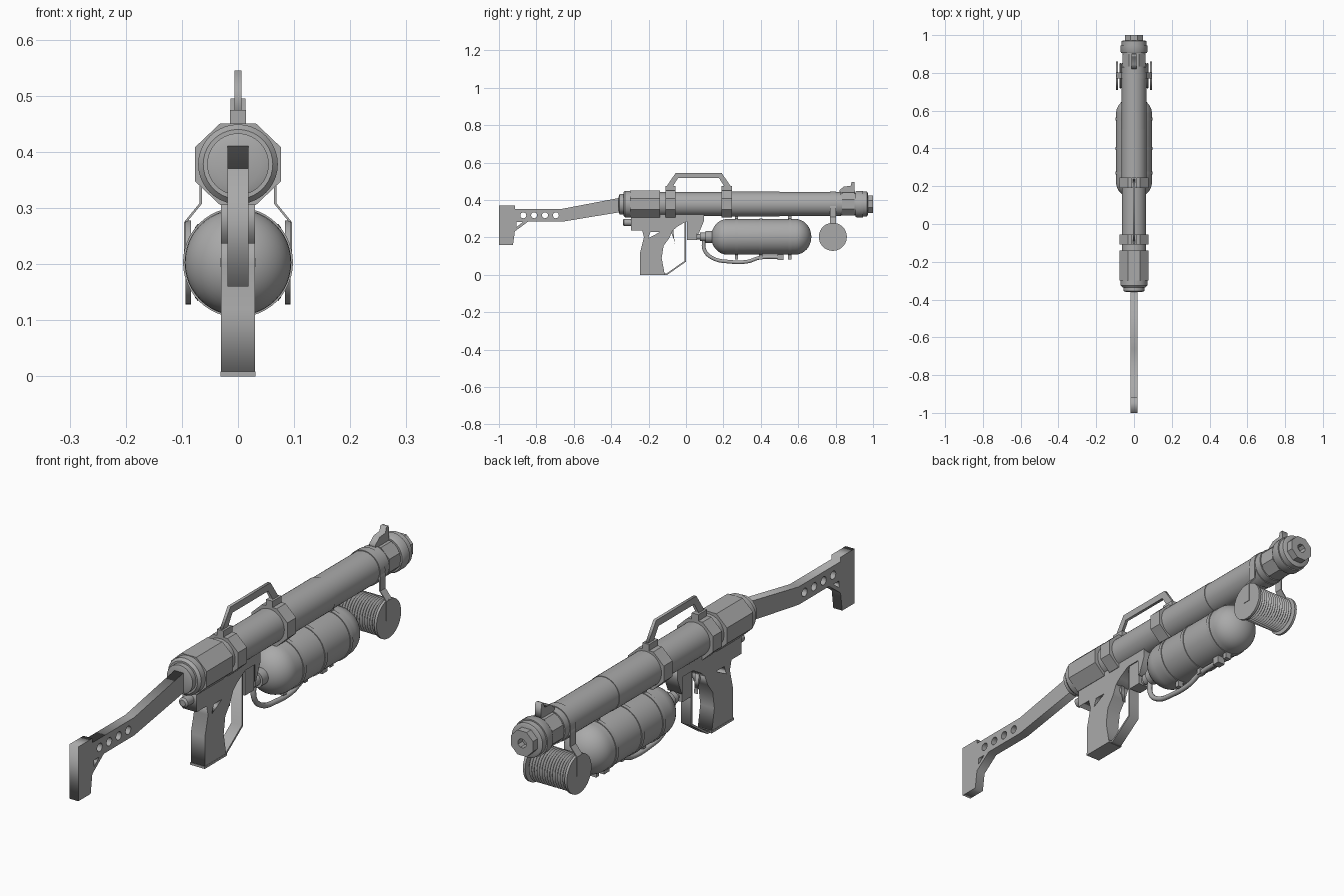
import bpy, bmesh, math
from math import sin, cos, pi
from mathutils import Vector

cube = bpy.data.objects.get("Cube")
if cube:
    bpy.data.objects.remove(cube, do_unlink=True)

GREY = (0.4, 0.4, 0.4, 1)
metal = bpy.data.materials.new("grey metal")
metal.use_nodes = True
metal.diffuse_color = GREY
metal.node_tree.nodes["Principled BSDF"].inputs["Base Color"].default_value = GREY
BARREL_Z = 0.378
TANK_Z = 0.203


def activate(obj):
    bpy.ops.object.select_all(action='DESELECT')
    obj.select_set(True)
    bpy.context.view_layer.objects.active = obj


def finish(name, bm, smooth=True):
    bmesh.ops.recalc_face_normals(bm, faces=bm.faces)
    mesh = bpy.data.meshes.new(name)
    bm.to_mesh(mesh)
    bm.free()
    mesh.materials.append(metal)
    obj = bpy.data.objects.new(name, mesh)
    bpy.context.collection.objects.link(obj)
    if smooth:
        activate(obj)
        bpy.ops.object.shade_smooth_by_angle(angle=math.radians(35))
    return obj


def lathe(name, profile, centre, axis='Y', sides=40, squash=1.0):
    """Spin (position, radius) pairs about the Y or X axis, with closed ends."""
    bm = bmesh.new()
    rings = []
    turn = pi / sides if sides <= 8 else 0
    for t, r in profile:
        ring = []
        for i in range(sides):
            a = 2 * pi * i / sides + turn
            u, v = r * cos(a), r * sin(a) * squash
            p = (u, t, v) if axis == 'Y' else (t, u, v)
            ring.append(bm.verts.new(Vector(p) + Vector(centre)))
        rings.append(ring)
    for a, b in zip(rings, rings[1:]):
        for i in range(sides):
            j = (i + 1) % sides
            bm.faces.new((a[i], a[j], b[j], b[i]))
    bm.faces.new(rings[0])
    bm.faces.new(rings[-1])
    return finish(name, bm, sides > 8)


def plate(name, outline, half, holes=()):
    """Side profile in (y, z), with optional holes, extruded across x."""
    curve = bpy.data.curves.new(name, 'CURVE')
    curve.dimensions = '2D'
    curve.fill_mode = 'BOTH'
    curve.extrude = half
    for pts in (outline, *holes):
        s = curve.splines.new('POLY')
        s.points.add(len(pts) - 1)
        for p, (y, z) in zip(s.points, pts):
            p.co = (y, z, 0, 1)
        s.use_cyclic_u = True
    curve.materials.append(metal)
    obj = bpy.data.objects.new(name, curve)
    bpy.context.collection.objects.link(obj)
    obj.rotation_euler = (pi / 2, 0, pi / 2)
    activate(obj)
    bpy.ops.object.convert(target='MESH')
    return bpy.context.object


def box(name, y0, y1, z0, z1, half, x=0):
    bm = bmesh.new()
    bmesh.ops.create_cube(bm, size=1)
    for v in bm.verts:
        v.co = (x + v.co.x * 2 * half, (y0 + y1) / 2 + v.co.y * (y1 - y0),
                (z0 + z1) / 2 + v.co.z * (z1 - z0))
    return finish(name, bm, False)


def circle(y, z, r, n=16):
    return [(y + r * cos(2 * pi * i / n), z + r * sin(2 * pi * i / n)) for i in range(n)]


def tube(name, pts, radius):
    curve = bpy.data.curves.new(name, 'CURVE')
    curve.dimensions = '3D'
    curve.bevel_depth = radius
    curve.bevel_resolution = 3
    curve.use_fill_caps = True
    s = curve.splines.new('BEZIER')
    s.bezier_points.add(len(pts) - 1)
    for p, co in zip(s.bezier_points, pts):
        p.co = co
        p.handle_left_type = p.handle_right_type = 'AUTO'
    curve.materials.append(metal)
    obj = bpy.data.objects.new(name, curve)
    bpy.context.collection.objects.link(obj)
    activate(obj)
    bpy.ops.object.convert(target='MESH')


# Barrel, rear housing and end cap
axis = (0, 0, BARREL_Z)
lathe("barrel", [(-0.3, 0.064), (0.22, 0.064), (0.22, 0.067), (0.5, 0.067),
                 (0.5, 0.065), (0.83, 0.065)], axis)
lathe("rear_housing", [(-0.3, 0.083), (-0.14, 0.083)], axis, sides=8, squash=0.95)
lathe("rear_cap", [(-0.36, 0.04), (-0.355, 0.055), (-0.335, 0.055), (-0.335, 0.062),
                   (-0.325, 0.071), (-0.29, 0.071)], axis)
for label, y in (("rear", -0.082), ("front", 0.218)):
    lathe(label + "_collar", [(y - 0.027, 0.083), (y + 0.027, 0.083)], axis, sides=8, squash=0.95)
    box(label + "_handle_foot", y - 0.027, y + 0.027, 0.44, 0.475, 0.014)

# Carry handle
plate("carry_handle", [(-0.109, 0.465), (-0.055, 0.545), (0.19, 0.545), (0.245, 0.465),
                       (0.21, 0.465), (0.176, 0.518), (-0.042, 0.518), (-0.075, 0.465)], 0.006)

# Muzzle with hollow nut
lathe("muzzle_neck", [(0.82, 0.06), (0.93, 0.06)], axis)
lathe("muzzle_ring", [(0.905, 0.067), (0.912, 0.071), (0.945, 0.071), (0.945, 0.066),
                      (0.968, 0.066), (0.972, 0.058)], axis)
lathe("muzzle_nut", [(0.96, 0.051), (1.0, 0.051), (1.0, 0.018), (0.97, 0.018)],
      axis, sides=8)

# Front sight
plate("sight_block", [(0.82, 0.435), (0.82, 0.452), (0.845, 0.472), (0.88, 0.475),
                      (0.886, 0.495), (0.9, 0.495), (0.903, 0.435)], 0.013)
lathe("sight_clamp", [(0.835, 0.066), (0.9, 0.066)], axis, sides=8)

# Shoulder stock with lightening holes
plate("stock", [(-1, 0.37), (-0.915, 0.37), (-0.915, 0.353), (-0.66, 0.353), (-0.34, 0.414),
                (-0.34, 0.337), (-0.66, 0.284), (-0.845, 0.284), (-0.915, 0.232),
                (-0.925, 0.16), (-1, 0.16)], 0.019,
      [circle(-0.87 + 0.058 * i, 0.318, 0.016) for i in range(4)]
      + [[(-0.905, 0.282), (-0.872, 0.282), (-0.905, 0.256)]])

# Receiver and pistol grip
plate("receiver", [(-0.295, 0.325), (-0.295, 0.237), (-0.07, 0.237), (-0.05, 0.255),
                   (0.0, 0.285), (0.06, 0.285), (0.06, 0.22), (0.068, 0.22), (0.095, 0.285),
                   (0.095, 0.325)], 0.03)
box("receiver_front_block", 0.005, 0.06, 0.185, 0.29, 0.026)
lathe("rear_knob", [(-0.338, 0.012), (-0.332, 0.019), (-0.29, 0.019)], (0, 0, 0.28), sides=20)
plate("grip", [(-0.235, 0.24), (-0.225, 0.2), (-0.245, 0.12), (-0.245, 0.008), (-0.115, 0.008),
               (-0.13, 0.09), (-0.12, 0.155), (-0.09, 0.195), (-0.07, 0.24)], 0.03,
      [[(-0.203, 0.195), (-0.19, 0.228), (-0.14, 0.228)]])
box("grip_base", -0.247, -0.112, 0, 0.009, 0.031)
plate("trigger", [(-0.085, 0.24), (-0.065, 0.19), (-0.06, 0.165), (-0.068, 0.24)], 0.008)
plate("trigger_guard", [(-0.115, 0.0), (-0.1, 0.0), (0.0, 0.07), (0.0, 0.29), (-0.007, 0.29),
                        (-0.007, 0.075), (-0.102, 0.008), (-0.115, 0.008)], 0.022)

# Gas tank with rounded ends and straps
END, R = 0.085, 0.095
arc = [i * pi / 2 / 10 for i in range(11)]
tank = [(0.135 + END - END * cos(a), max(R * sin(a), 0.002)) for a in arc]
tank += [(0.805 - y, r) for y, r in reversed(tank)]
tank_axis = (0, 0, TANK_Z)
lathe("tank", tank, tank_axis, sides=48)
for i, y in enumerate((0.27, 0.4, 0.555)):
    lathe(f"tank_strap_{i + 1}", [(y - 0.008, 0.098), (y + 0.008, 0.098)], tank_axis, sides=48)
    box(f"strap_lug_{i + 1}", y - 0.009, y + 0.009, 0.083, 0.115, 0.012)
    if i != 1:
        box(f"tank_hanger_{i + 1}", y - 0.009, y + 0.009, 0.285, 0.33, 0.015)

# Valve and gas hose
lathe("valve", [(0.055, 0.014), (0.075, 0.014), (0.075, 0.023), (0.105, 0.023),
                (0.105, 0.032), (0.15, 0.032)], tank_axis, sides=20)
tube("gas_hose", [(0, 0.095, 0.2), (0, 0.1, 0.13), (0, 0.145, 0.088), (0, 0.23, 0.07),
                  (0, 0.33, 0.071), (0, 0.39, 0.09), (0, 0.52, 0.094)], 0.01)
box("hose_clamp", 0.49, 0.522, 0.08, 0.112, 0.016)

# Ribbed drum lying across the barrel line
ribs = []
for i in range(14):
    x = -0.077 + 0.011 * i
    ribs += [(x, 0.062), (x + 0.0055, 0.069)]
ribs.append((0.077, 0.062))
drum_centre = (0, 0.785, TANK_Z)
lathe("drum_coil", ribs, drum_centre, 'X')
for label, s in (("left", 1), ("right", -1)):
    lathe(label + "_drum_flange", [(s * 0.084, 0.075), (s * 0.094, 0.075)], drum_centre, 'X')
    # Bent strap from the barrel to the drum
    bm = bmesh.new()
    path = [(0.064, 0.378), (0.068, 0.36), (0.068, 0.308), (0.095, 0.275), (0.095, 0.2)]
    rows = [[bm.verts.new((s * (x + dx), y, z)) for dx, y in
             ((-0.004, 0.769), (0.001, 0.769), (0.001, 0.801), (-0.004, 0.801))]
            for x, z in path]
    for a, b in zip(rows, rows[1:]):
        for i in range(4):
            j = (i + 1) % 4
            bm.faces.new((a[i], a[j], b[j], b[i]))
    bm.faces.new(rows[0])
    bm.faces.new(rows[-1])
    finish(label + "_drum_bracket", bm, False)
lathe("bracket_band", [(0.769, 0.068), (0.801, 0.068)], axis)
